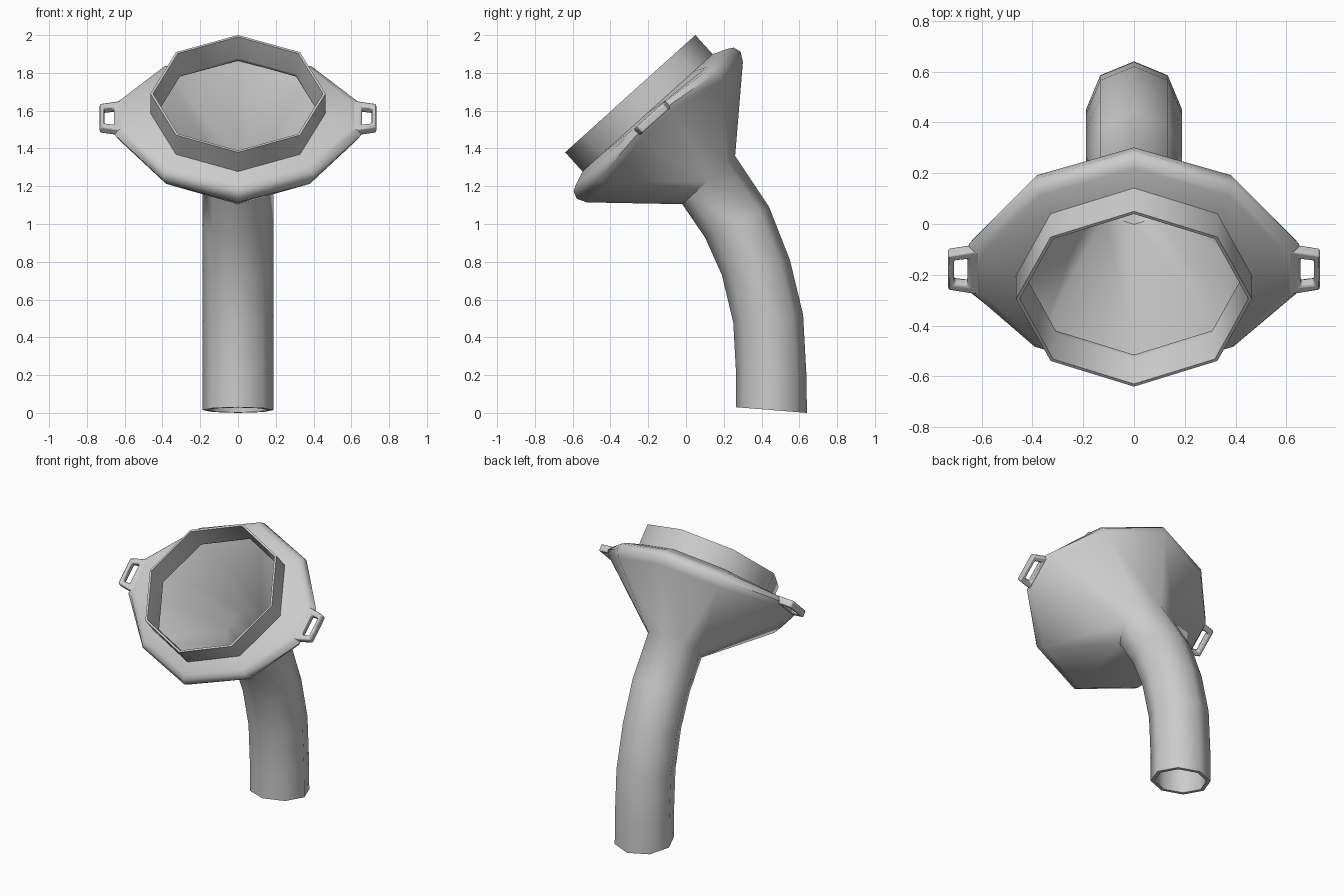
import bpy, bmesh
from mathutils import Vector

if "Cube" in bpy.data.objects:
    bpy.data.objects.remove(bpy.data.objects["Cube"])

S = 0.7071
# Ten columns round every ring; the side corner is doubled so the flange can be blunt there
COLS = [(0, 1, 0), (S, S, 0), (1, 0, 1), (1, 0, -1), (S, -S, 0),
        (0, -1, 0), (-S, -S, 0), (-1, 0, -1), (-1, 0, 1), (-S, S, 0)]


def tilt(x, u, h):
    """Point in the tilted mouth plane: u runs up the slope, h out of the mouth."""
    return Vector((x, -0.295 + 0.743 * u - 0.669 * h, 1.69 + 0.669 * u + 0.743 * h))


def tube_ring(front, back, inset=0.0):
    f, b = Vector((0, *front)), Vector((0, *back))
    c, half = (f + b) / 2, (b - f) / 2
    half = half * (1 - inset / half.length)
    return [c + Vector(((0.188 - inset) * sx, 0, 0)) + half * su for sx, su, _ in COLS]


def collar_ring(r, h):
    return [tilt(r * sx, r * su, h) for sx, su, _ in COLS]


def flange_ring(r, h, side):
    ring = []
    for sx, su, k in COLS:
        if k:
            ring.append(tilt(sx * side[0], k * side[1], side[2]))
        else:
            ring.append(tilt(r * sx * 0.97, r * su * (1.04 if sx else 1), h))
    return ring


def finish(name, bm, angle):
    bmesh.ops.remove_doubles(bm, verts=bm.verts, dist=0.0005)
    bmesh.ops.recalc_face_normals(bm, faces=bm.faces)
    me = bpy.data.meshes.new(name)
    bm.to_mesh(me)
    bm.free()
    ob = bpy.data.objects.new(name, me)
    bpy.context.collection.objects.link(ob)
    bpy.ops.object.select_all(action='DESELECT')
    ob.select_set(True)
    bpy.context.view_layer.objects.active = ob
    bpy.ops.object.shade_smooth_by_angle(angle=angle)
    return ob


# Curved pipe: front and back (y, z) points of each ring, bottom to top
pipe = [((0.265, 0.03), (0.64, 0.0)), ((0.265, 0.21), (0.638, 0.19)),
        ((0.25, 0.48), (0.62, 0.52)), ((0.19, 0.73), (0.55, 0.81)),
        ((0.10, 0.93), (0.44, 1.09)), ((-0.02, 1.105), (0.26, 1.36))]
rings = [tube_ring(f, b) for f, b in pipe]

# Funnel rim, flange face, raised collar, then the inside of the funnel
rings += [flange_ring(0.555, -0.275, (0.635, 0.12, -0.215)),
          flange_ring(0.583, -0.225, (0.65, 0.125, -0.185)),
          flange_ring(0.570, -0.185, (0.63, 0.115, -0.155)),
          flange_ring(0.540, -0.167, (0.60, 0.105, -0.15)),
          collar_ring(0.464, -0.137), collar_ring(0.464, 0), collar_ring(0.45, 0),
          collar_ring(0.435, -0.137), collar_ring(0.435, -0.155),
          flange_ring(0.52, -0.235, (0.58, 0.10, -0.185))]
rings += [tube_ring(f, b, 0.025) for f, b in reversed(pipe)]

# One closed shell: the ring sequence loops back to the pipe's open end
bm = bmesh.new()
loops = [[bm.verts.new(p) for p in ring] for ring in rings]
for i, a in enumerate(loops):
    b = loops[(i + 1) % len(loops)]
    for j in range(len(COLS)):
        k = (j + 1) % len(COLS)
        bm.faces.new((a[j], a[k], b[k], b[j]))
finish("funnel_shell", bm, 0.84)

# Slotted strap lugs on both sides
outer = [(0.60, -0.12), (0.732, -0.092), (0.732, 0.092), (0.60, 0.12)]
inner = [(0.656, -0.07), (0.708, -0.062), (0.708, 0.062), (0.656, 0.07)]
for name, s in (("strap_lug_right", 1), ("strap_lug_left", -1)):
    bm = bmesh.new()
    lp = [[bm.verts.new(tilt(s * x, u, h)) for x, u in pts]
          for pts, h in ((outer, -0.152), (outer, -0.198), (inner, -0.198), (inner, -0.152))]
    for i in range(4):
        a, b = lp[i], lp[(i + 1) % 4]
        for j in range(4):
            k = (j + 1) % 4
            bm.faces.new((a[j], a[k], b[k], b[j]))
    lug = finish(name, bm, 0.8)
    bev = lug.modifiers.new("rounded_edges", 'BEVEL')
    bev.width = 0.01
    bev.segments = 2
